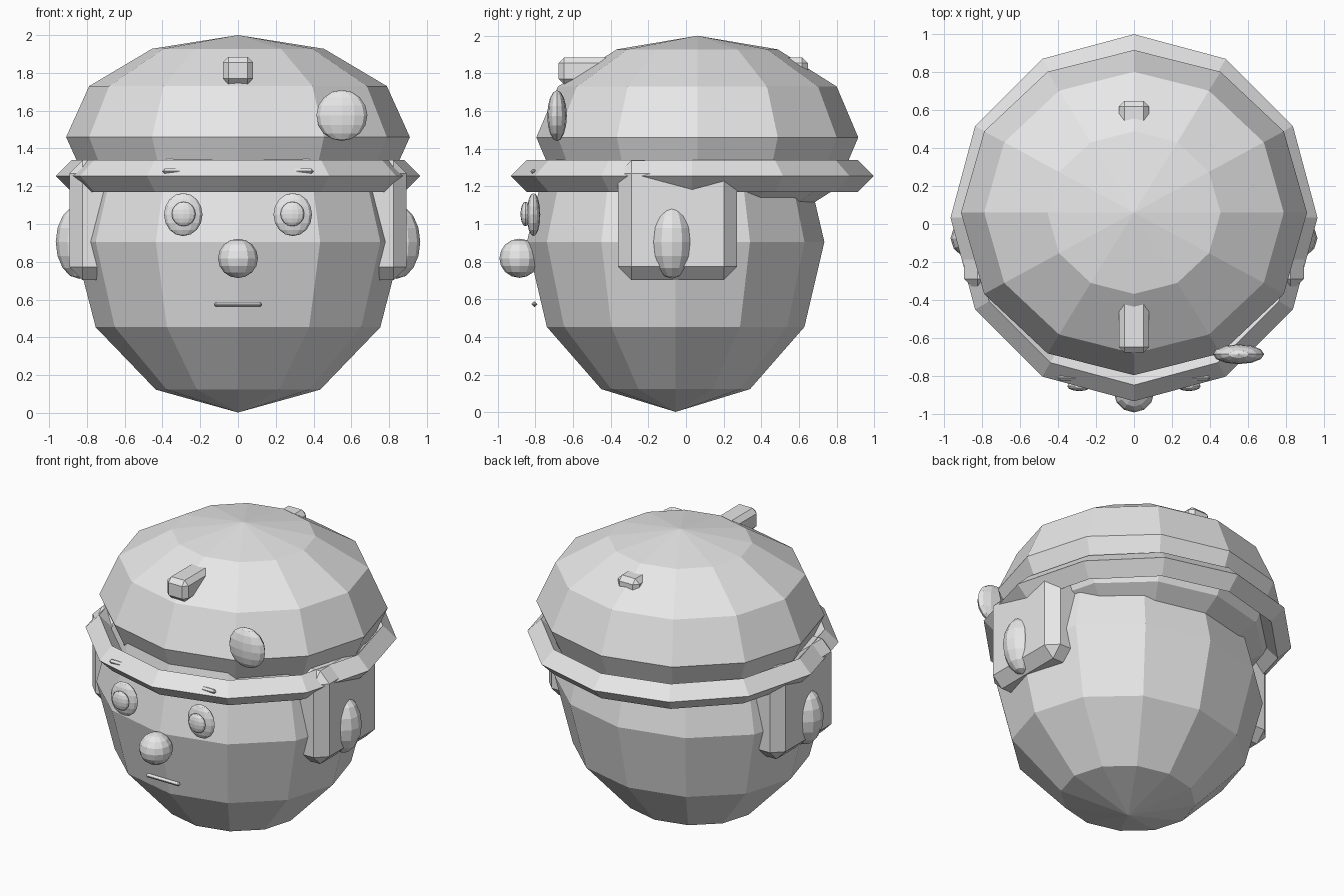
import bpy

old = bpy.data.objects.get("Cube")
if old:
    bpy.data.objects.remove(old, do_unlink=True)

grey = bpy.data.materials.new("light grey")
grey.use_nodes = True
grey.diffuse_color = (0.8, 0.8, 0.8, 1)
grey.node_tree.nodes["Principled BSDF"].inputs["Base Color"].default_value = (0.8, 0.8, 0.8, 1)


def finish(name):
    obj = bpy.context.object
    obj.name = name
    obj.data.materials.append(grey)
    return obj


def ball(name, centre, radii, rings=8):
    bpy.ops.mesh.primitive_uv_sphere_add(segments=12, ring_count=rings, radius=1, location=centre)
    obj = finish(name)
    obj.scale = radii
    return obj


def block(name, low, high, bevel):
    centre = [(a + b) / 2 for a, b in zip(low, high)]
    bpy.ops.mesh.primitive_cube_add(size=1, location=centre)
    obj = finish(name)
    obj.scale = [b - a for a, b in zip(low, high)]
    bpy.ops.object.transform_apply(location=False, rotation=False, scale=True)
    mod = obj.modifiers.new("Chamfer", "BEVEL")
    mod.width = bevel
    mod.segments = 1
    mod.limit_method = 'NONE'
    return obj


# Head and cap dome
ball("head", (0, -0.055, 0.905), (0.87, 0.79, 0.903), 6)
ball("cap_dome", (0, 0.06, 1.46), (0.91, 0.855, 0.54), 6)

# Diamond-section brim ring
bpy.ops.mesh.primitive_torus_add(major_segments=12, minor_segments=4, major_radius=0.88,
                                 minor_radius=0.085, location=(0, 0.033, 1.255))
finish("cap_brim")

# Bar through the cap, showing at front and back
block("cap_bar", (-0.08, -0.677, 1.74), (0.08, 0.647, 1.885), 0.03)

# Badge on the cap
ball("cap_badge", (0.55, -0.685, 1.575), (0.135, 0.052, 0.135))

# Nose and mouth
ball("nose", (0, -0.885, 0.818), (0.106, 0.106, 0.104))
block("mouth", (-0.128, -0.82, 0.56), (0.128, -0.79, 0.588), 0.012)

# Paired parts on both sides
for side, s in (("left", 1), ("right", -1)):
    ball(side + "_eye", (s * 0.29, -0.81, 1.05), (0.102, 0.036, 0.114))
    ball(side + "_pupil", (s * 0.288, -0.853, 1.053), (0.063, 0.026, 0.065))
    xs = sorted((s * 0.17, s * 0.4))
    block(side + "_eyebrow", (xs[0], -0.825, 1.265), (xs[1], -0.795, 1.293), 0.012)
    xs = sorted((s * 0.58, s * 0.893))
    block(side + "_ear_cover", (xs[0], -0.36, 0.703), (xs[1], 0.272, 1.338), 0.07)
    ball(side + "_ear_knob", (s * 0.84, -0.075, 0.905), (0.125, 0.11, 0.195))
